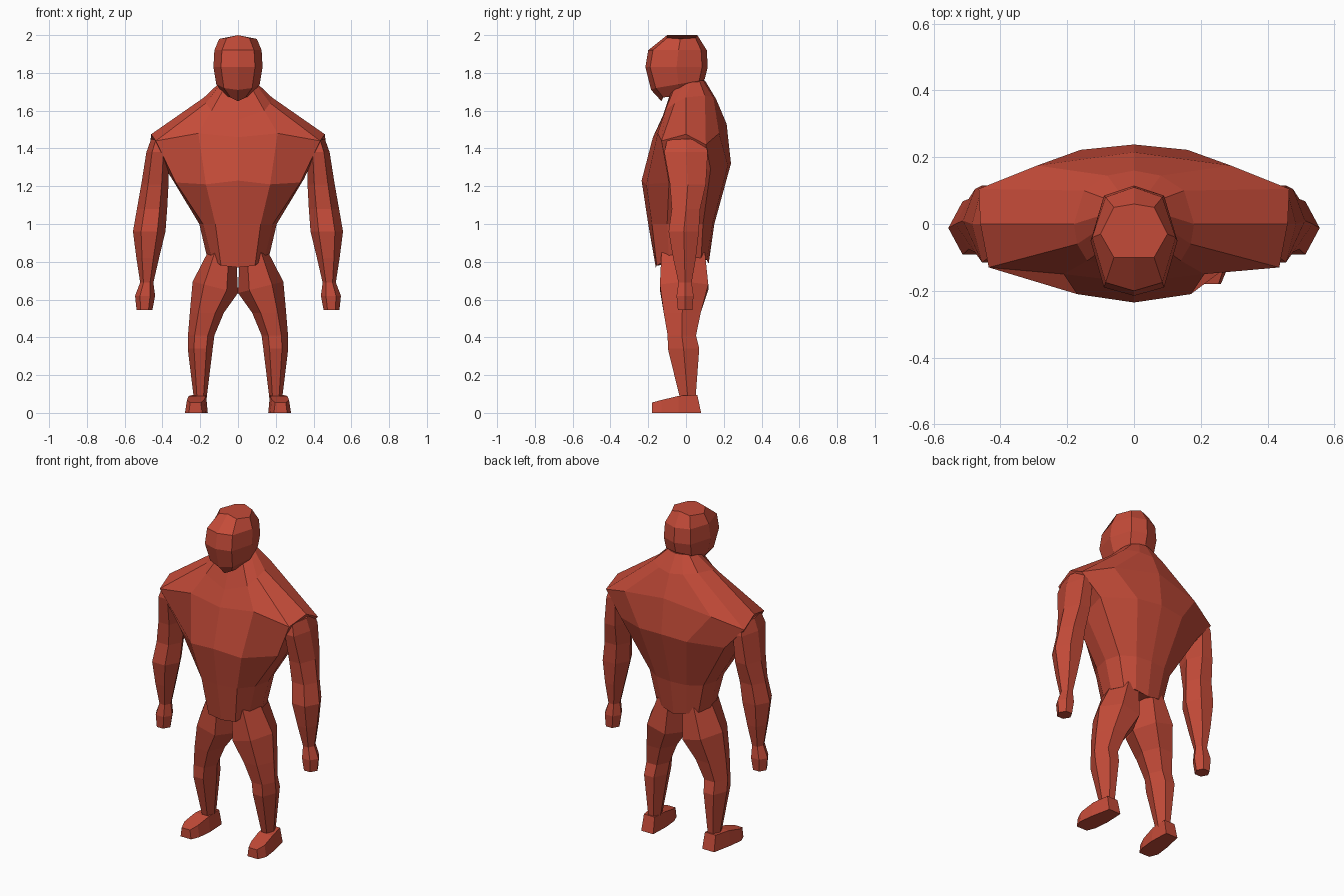
import bpy, bmesh, math

red = bpy.data.materials.new("red_clay")
red.diffuse_color = (0.55, 0.07, 0.04, 1)


def loft(name, rings, mirror=False):
    """Skin a stack of equal-sized rings and cap both ends."""
    bm = bmesh.new()
    vs = [[bm.verts.new(p) for p in r] for r in rings]
    n = len(vs[0])
    for a, b in zip(vs, vs[1:]):
        for i in range(n):
            j = (i + 1) % n
            bm.faces.new((a[i], a[j], b[j], b[i]))
    bm.faces.new(vs[0])
    bm.faces.new(vs[-1])
    bmesh.ops.recalc_face_normals(bm, faces=bm.faces)
    me = bpy.data.meshes.new(name)
    bm.to_mesh(me)
    bm.free()
    me.materials.append(red)
    ob = bpy.data.objects.new(name, me)
    bpy.context.collection.objects.link(ob)
    if mirror:
        pivot = ob.modifiers.new("mirror", 'MIRROR')
        pivot.use_mirror_merge = False
    return ob


def sym(half, z=None):
    """Close a half ring (front centre to back centre) by mirroring in x."""
    pts = [(p[0], p[1], p[2] if z is None else z) for p in half]
    return pts + [(-x, y, h) for x, y, h in pts[-2:0:-1]]


def hexring(cx, cy, z, rx, ry, tilt=0):
    """Six-sided limb section, ridge points on the inner and outer side."""
    pts = []
    for i in range(6):
        a = math.radians(60 * i)
        x = rx * math.cos(a)
        pts.append((cx + x, cy + ry * math.sin(a) / 0.866, z + tilt * x))
    return pts


# torso: neck, collar, shoulders, chest, waist, hips
neck = sym([(0, -.06), (.05, -.045), (.08, 0), (.085, .03), (.07, .07), (.04, .09), (0, .1)], 1.76)
collar = sym([(0, -.13, 1.55), (.14, -.11, 1.60), (.17, -.06, 1.64), (.18, 0, 1.67),
              (.15, .1, 1.68), (.08, .145, 1.67), (0, .16, 1.66)])
shoulders = sym([(0, -.175, 1.46), (.21, -.15, 1.48), (.435, -.13, 1.44), (.46, 0, 1.475),
                 (.465, .105, 1.42), (.29, .175, 1.48), (0, .215, 1.53)])
chest = sym([(0, -.235, 1.23), (.17, -.21, 1.21), (.33, -.09, 1.22), (.35, 0, 1.24),
             (.35, .13, 1.29), (.16, .222, 1.31), (0, .238, 1.32)])
waist = sym([(0, -.2), (.12, -.18), (.185, -.1), (.205, 0), (.18, .09), (.1, .14), (0, .15)], 1.0)
hips = sym([(0, -.16, .77), (.09, -.155, .78), (.14, -.09, .82), (.165, 0, .83),
            (.14, .08, .82), (.08, .11, .81), (0, .12, .79)])
loft("torso", [neck, collar, shoulders, chest, waist, hips])

# head
loft("head", [
    sym([(0, -.13, 1.65), (.04, -.12, 1.67), (.07, -.03, 1.68), (.06, .05, 1.72), (0, .07, 1.72)]),
    sym([(0, -.185, 1.71), (.075, -.16, 1.72), (.115, -.04, 1.74), (.085, .07, 1.76), (0, .1, 1.77)]),
    sym([(0, -.215), (.09, -.19), (.13, -.05), (.09, .085), (0, .115)], 1.83),
    sym([(0, -.2), (.085, -.175), (.125, -.04), (.085, .08), (0, .11)], 1.92),
    sym([(0, -.1, 2.0), (.06, -.1, 1.985), (.1, -.03, 1.98), (.06, .05, 1.985), (0, .06, 2.0)]),
])

# arms with fists
loft("arm", [hexring(*r) for r in [
    (.41, .0, 1.44, .05, .10, .2),
    (.425, .0, 1.38, .06, .115),
    (.44, .01, 1.21, .072, .095),
    (.455, .0, 1.08, .08, .075),
    (.47, -.012, .96, .086, .08),
    (.478, -.008, .82, .06, .06),
    (.483, -.005, .69, .035, .035),
    (.492, -.005, .62, .053, .045),
    (.495, -.005, .545, .042, .038),
]], mirror=True)

# legs
loft("leg", [hexring(*r) for r in [
    (.085, -.015, .85, .075, .115),
    (.12, -.01, .665, .12, .128, .25),
    (.165, -.02, .53, .09, .098),
    (.195, -.022, .41, .07, .075),
    (.2, -.013, .34, .066, .083),
    (.2, .01, .07, .033, .04),
]], mirror=True)


# feet, lofted from heel to toe
def foot_section(y, cx, wb, wt, h, shift=0):
    return [(cx - wb, y, 0), (cx + wb, y, 0), (cx + wt, y - shift, h), (cx - wt, y - shift, h)]


loft("foot", [
    foot_section(.08, .205, .04, .036, .095, .02),
    foot_section(-.04, .215, .055, .046, .09),
    foot_section(-.13, .225, .056, .045, .068),
    foot_section(-.18, .225, .035, .028, .055),
], mirror=True)
